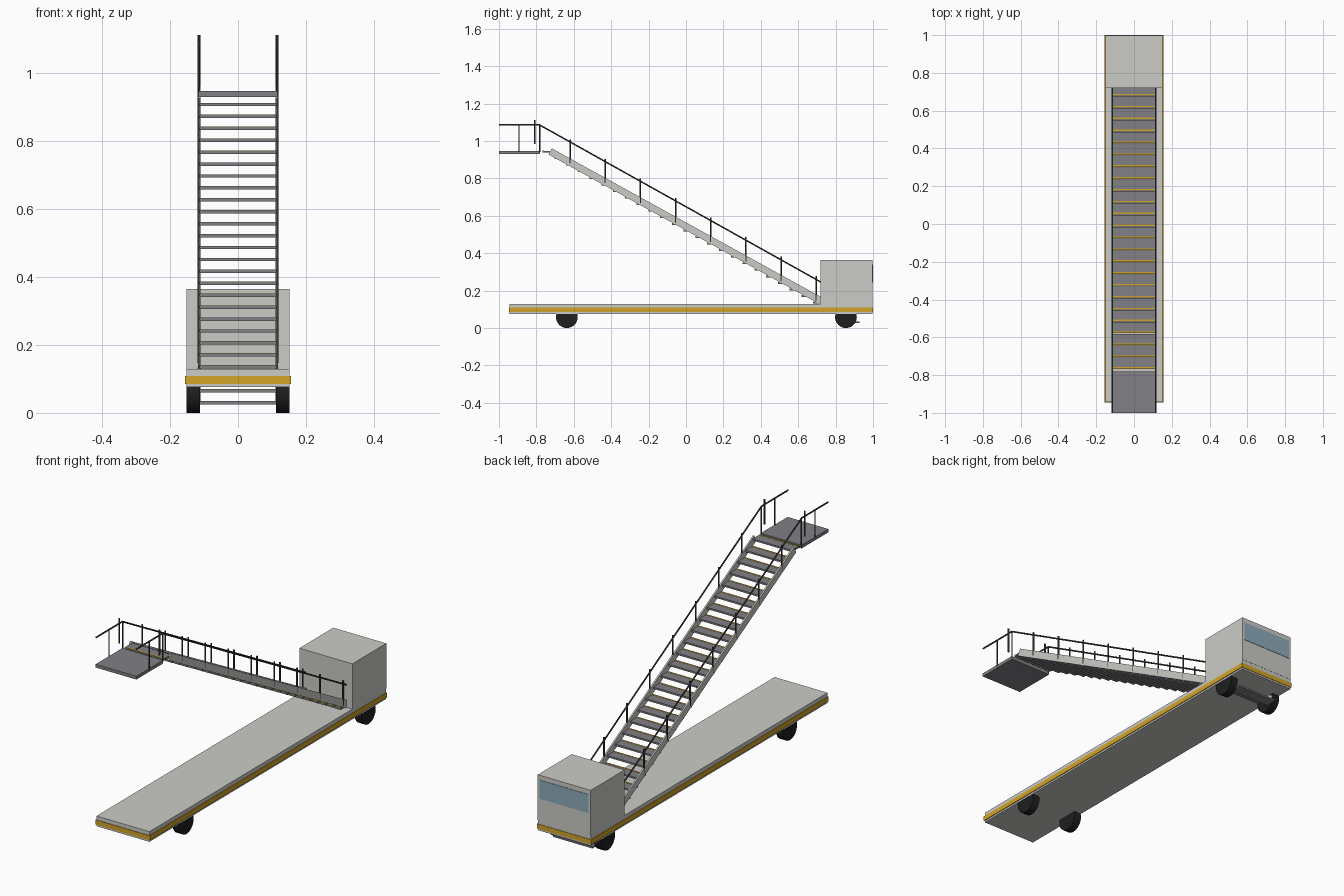
import bpy, bmesh, math
from mathutils import Vector

if "Cube" in bpy.data.objects:
    bpy.data.objects.remove(bpy.data.objects["Cube"])


def material(name, rgb):
    m = bpy.data.materials.new(name)
    m.diffuse_color = (*rgb, 1)
    m.use_nodes = True
    m.node_tree.nodes["Principled BSDF"].inputs["Base Color"].default_value = m.diffuse_color
    return m


BODY = material("light_grey_paint", (0.60, 0.60, 0.57))
YELLOW = material("yellow_paint", (0.64, 0.37, 0.02))
TREAD = material("tread_grey", (0.22, 0.22, 0.24))
RAIL = material("dark_rail", (0.06, 0.06, 0.065))
RUBBER = material("black_rubber", (0.013, 0.014, 0.014))
GLASS = material("blue_glass", (0.27, 0.41, 0.50))


def finish(name, bm, mat):
    bmesh.ops.recalc_face_normals(bm, faces=bm.faces)
    me = bpy.data.meshes.new(name)
    bm.to_mesh(me)
    bm.free()
    me.materials.append(mat)
    ob = bpy.data.objects.new(name, me)
    bpy.context.collection.objects.link(ob)
    return ob


def add_box(bm, x, y, z):
    """Box from (min, max) ranges."""
    vs = bmesh.ops.create_cube(bm, size=1)["verts"]
    for v in vs:
        v.co = [r[0] + (c + 0.5) * (r[1] - r[0]) for c, r in zip(v.co, (x, y, z))]


def box(name, mat, x, y, z):
    bm = bmesh.new()
    add_box(bm, x, y, z)
    return finish(name, bm, mat)


def add_rod(bm, a, b, r, sides=8):
    a, b = Vector(a), Vector(b)
    d = b - a
    vs = bmesh.ops.create_cone(bm, cap_ends=True, segments=sides, radius1=r,
                               radius2=r, depth=d.length)["verts"]
    bmesh.ops.rotate(bm, verts=vs, matrix=d.to_track_quat('Z', 'Y').to_matrix())
    bmesh.ops.translate(bm, verts=vs, vec=(a + b) / 2)


def smooth(ob):
    bpy.ops.object.select_all(action='DESELECT')
    ob.select_set(True)
    bpy.context.view_layer.objects.active = ob
    bpy.ops.object.shade_smooth_by_angle(angle=math.radians(40))


# Truck: chassis, stripe, cab, windscreen
box("chassis", BODY, (-0.152, 0.152), (-0.943, 0.997), (0.076, 0.129))
box("side_stripe", YELLOW, (-0.156, 0.156), (-0.946, 0.9995), (0.085, 0.109))
box("cab", BODY, (-0.152, 0.152), (0.72, 0.998), (0.129, 0.364))
box("windscreen", GLASS, (-0.14, 0.14), (0.996, 1.0), (0.243, 0.34))

# Wheels
for label, y in (("front", -0.637), ("rear", 0.855)):
    for side, s in (("left", -1), ("right", 1)):
        bm = bmesh.new()
        add_rod(bm, (s * 0.112, y, 0.058), (s * 0.151, y, 0.058), 0.058, 32)
        smooth(finish(f"{label}_{side}_wheel", bm, RUBBER))

# Stair treads with yellow edge strips
RUN, RISE = 0.0629, 0.0351
treads, edges = bmesh.new(), bmesh.new()
for k in range(27):
    y, z = -0.767 + RUN * k, 0.947 - RISE * k
    add_box(treads, (-0.113, 0.113), (y, y + 0.06), (z - 0.009, z))
    add_box(edges, (-0.112, 0.112), (y + 0.001, y + 0.009), (z - 0.004, z + 0.001))
finish("stair_treads", treads, TREAD)
finish("tread_edges", edges, YELLOW)

# Top landing
box("landing", TREAD, (-0.117, 0.117), (-1.0, -0.78), (0.930, 0.947))

# Side stringers: sloped bars with square-cut ends
top, low = Vector((0, -0.717, 0.960)), Vector((0, 0.91, 0.062))
drop = (low - top).normalized().cross(Vector((1, 0, 0))) * 0.037
if drop.z > 0:
    drop = -drop
for side, s in (("left", -1), ("right", 1)):
    bm = bmesh.new()
    f = bm.faces.new([bm.verts.new(p + Vector((s * 0.110, 0, 0)))
                      for p in (top, low, low + drop, top + drop)])
    ext = bmesh.ops.extrude_face_region(bm, geom=[f])["geom"]
    bmesh.ops.translate(bm, vec=(s * 0.008, 0, 0),
                        verts=[v for v in ext if isinstance(v, bmesh.types.BMVert)])
    finish(f"{side}_stringer", bm, BODY)

    # Handrail: level over the landing, then down the stair
    x = s * 0.115
    bm = bmesh.new()
    add_rod(bm, (x, -1.0, 1.086), (x, -0.782, 1.086), 0.004)
    add_rod(bm, (x, -0.785, 1.087), (x, 0.722, 0.245), 0.004)
    smooth(finish(f"{side}_handrail", bm, RAIL))

    # Posts
    bm = bmesh.new()
    for y in (-0.893, -0.782):
        add_rod(bm, (x, y, 0.94), (x, y, 1.086), 0.0035)
    for k in range(9):
        y, z = -0.808 + 0.188 * k, 1.113 - 0.1045 * k
        add_rod(bm, (x, y, z - 0.13), (x, y, z), 0.004)
    smooth(finish(f"{side}_rail_posts", bm, RAIL))
